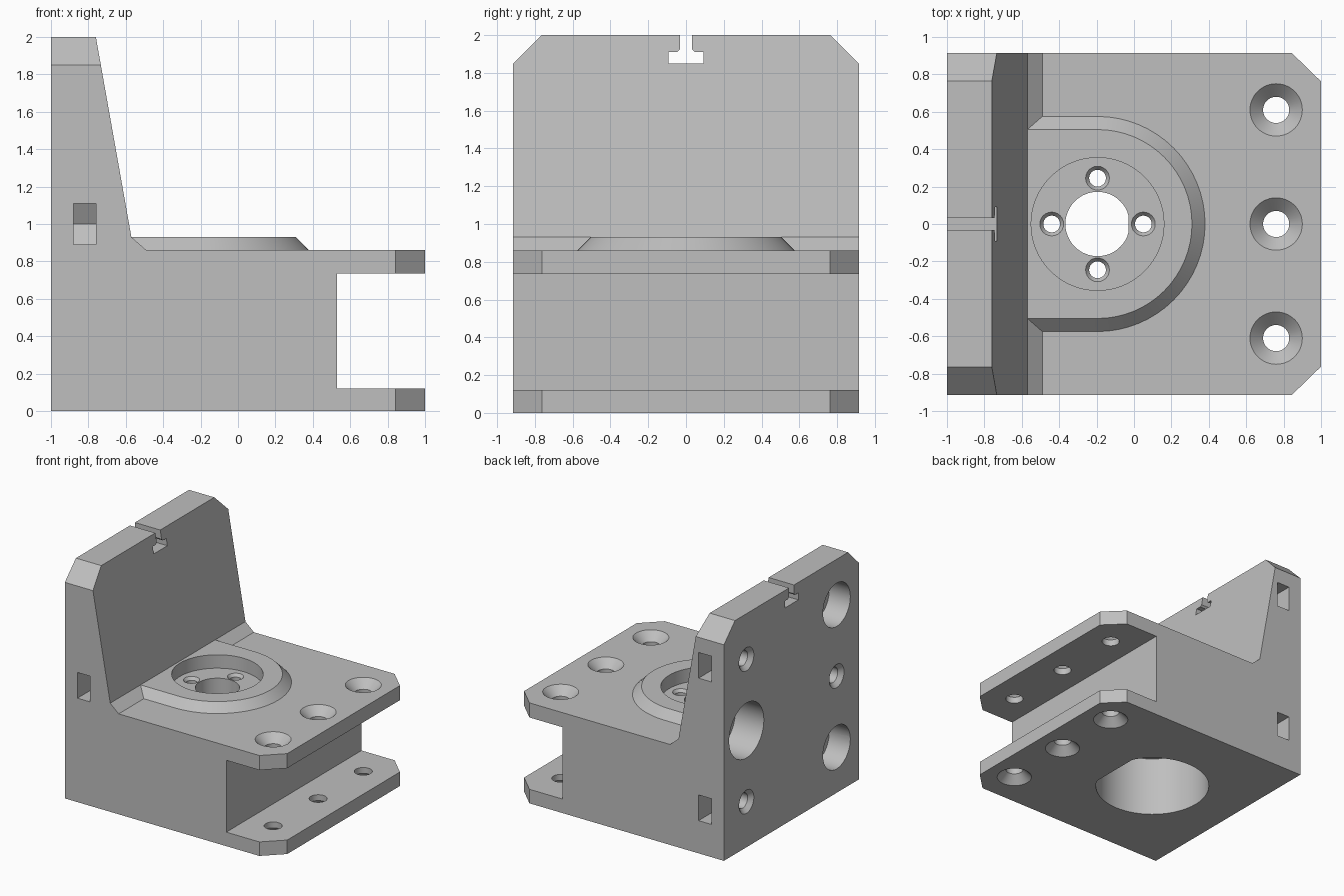
import bpy, bmesh, math

cube = bpy.data.objects.get("Cube")
if cube:
    bpy.data.objects.remove(cube)

grey = bpy.data.materials.new("light grey")
grey.use_nodes = True
grey.diffuse_color = (0.52, 0.52, 0.52, 1)
bsdf = next(n for n in grey.node_tree.nodes if n.type == 'BSDF_PRINCIPLED')
bsdf.inputs["Base Color"].default_value = grey.diffuse_color
bsdf.inputs["Roughness"].default_value = 0.6

HALF = 0.915      # half depth
PITCH = 0.61      # bolt spacing
BORE_X = -0.195   # axis of the central bore


def loft(name, rings):
    """Closed solid through a list of matching rings."""
    bm = bmesh.new()
    loops = [[bm.verts.new(p) for p in ring] for ring in rings]
    for a, b in zip(loops, loops[1:]):
        for i in range(len(a)):
            j = (i + 1) % len(a)
            bm.faces.new((a[i], a[j], b[j], b[i]))
    bm.faces.new(loops[0])
    bm.faces.new(loops[-1])
    bmesh.ops.recalc_face_normals(bm, faces=bm.faces)
    mesh = bpy.data.meshes.new(name)
    bm.to_mesh(mesh)
    bm.free()
    mesh.materials.append(grey)
    ob = bpy.data.objects.new(name, mesh)
    bpy.context.collection.objects.link(ob)
    return ob


def place(axis, a, b, h):
    return {'x': (h, a, b), 'y': (a, h, b), 'z': (a, b, h)}[axis]


def prism(name, axis, pts, lo, hi):
    return loft(name, [[place(axis, a, b, h) for a, b in pts] for h in (lo, hi)])


def lathe(name, axis, ca, cb, steps, flat=9, n=48):
    """Turned solid from (radius, height) steps, optionally cut flat."""
    angles = [2 * math.pi * i / n for i in range(n)]
    return loft(name, [[place(axis, ca + min(r * math.cos(t), flat),
                              cb + r * math.sin(t), h) for t in angles]
                       for r, h in steps])


def combine(target, tool, operation='DIFFERENCE'):
    mod = target.modifiers.new(tool.name, 'BOOLEAN')
    mod.operation, mod.solver, mod.object = operation, 'EXACT', tool
    bpy.context.view_layer.update()
    graph = bpy.context.evaluated_depsgraph_get()
    mesh = bpy.data.meshes.new_from_object(target.evaluated_get(graph))
    target.modifiers.clear()
    target.data = mesh
    bpy.data.objects.remove(tool)


# Side profile: base, open channel, table and tapered wall
profile = [(-1, 0), (1, 0), (1, .12), (.53, .12), (.53, .735), (1, .735),
           (1, .86), (-.49, .86), (-.57, .93), (-.76, 2), (-1, 2)]
bracket = prism("mounting_bracket", 'y', profile, -HALF, HALF)

# Raised rounded boss running into the wall
def stadium(r, z):
    arc = [math.pi * (i / 32 - .5) for i in range(33)]
    return ([(-.72, -r, z)]
            + [(BORE_X + r * math.cos(t), r * math.sin(t), z) for t in arc]
            + [(-.72, r, z)])

combine(bracket, loft("boss", [stadium(.595, .84), stadium(.505, .93)]), 'UNION')

cutters = []

# Cut corners on the flanges and the wall
for s in (-1, 1):
    cutters.append(prism("flange_corner", 'z',
                         [(.74, s * 1.015), (1.1, s * .665), (1.1, s * 1.015)], -.1, 1.1))
    cutters.append(prism("wall_corner", 'x',
                         [(s * .665, 2.1), (s * 1.015, 1.75), (s * 1.015, 2.1)], -1.1, -.5))

# T slot across the top of the wall
half_slot = [(.033, 2.1), (.033, 1.925), (.047, 1.91), (.092, 1.91), (.092, 1.85)]
slot = half_slot + [(-y, z) for y, z in reversed(half_slot)]
cutters.append(prism("t_slot", 'x', slot, -1.1, -.5))

# Central bore: wide from below, recess above, flatted shaft hole between
cutters.append(lathe("lower_bore", 'z', BORE_X, 0, [(.46, -.1), (.46, .52)], flat=.4, n=64))
cutters.append(lathe("upper_recess", 'z', BORE_X, 0, [(.355, .815), (.355, 1)], n=64))
cutters.append(lathe("shaft_hole", 'z', BORE_X, 0, [(.172, .45), (.172, .9)], flat=.165))
for k in range(4):
    a = k * math.pi / 2
    cutters.append(lathe("shaft_screw", 'z', BORE_X + .245 * math.cos(a), .245 * math.sin(a),
                         [(.045, .45), (.045, .79), (.075, .83)], n=24))

# Countersunk flange holes, top and bottom
for y in (-PITCH, 0, PITCH):
    cutters.append(lathe("top_bolt", 'z', .76, y,
                         [(.07, .65), (.07, .79), (.14, .86), (.14, .95)]))
    cutters.append(lathe("bottom_bolt", 'z', .76, y,
                         [(.14, -.1), (.14, 0), (.07, .07), (.07, .2)]))

# Back of the wall: alternating screw holes with nut pockets, and blind sockets
for side, dz in ((-1, 0), (1, PITCH), (1, -PITCH)):
    y, z = side * PITCH, 1 + dz
    cutters.append(lathe("wall_screw", 'x', y, z,
                         [(.1, -1.1), (.1, -1), (.065, -.965), (.065, -.74)], n=32))
    tip = y - side * .127
    shoulder = y - side * .0635
    pocket = [(side * 1.1, z - .11), (shoulder, z - .11), (tip, z),
              (shoulder, z + .11), (side * 1.1, z + .11)]
    cutters.append(prism("nut_pocket", 'x', pocket, -.88, -.76))
for y, z, r, depth in ((PITCH, 1, .235, .27), (-PITCH, 1 + PITCH, .185, .2),
                       (-PITCH, 1 - PITCH, .185, .2)):
    cutters.append(lathe("socket", 'x', y, z, [(r, -1.1), (r, -1 + depth)]))

for cutter in cutters:
    combine(bracket, cutter)

# Smooth the round walls, keep the edges crisp
bpy.ops.object.select_all(action='DESELECT')
bracket.select_set(True)
bpy.context.view_layer.objects.active = bracket
bpy.ops.object.shade_smooth_by_angle(angle=math.radians(25))
